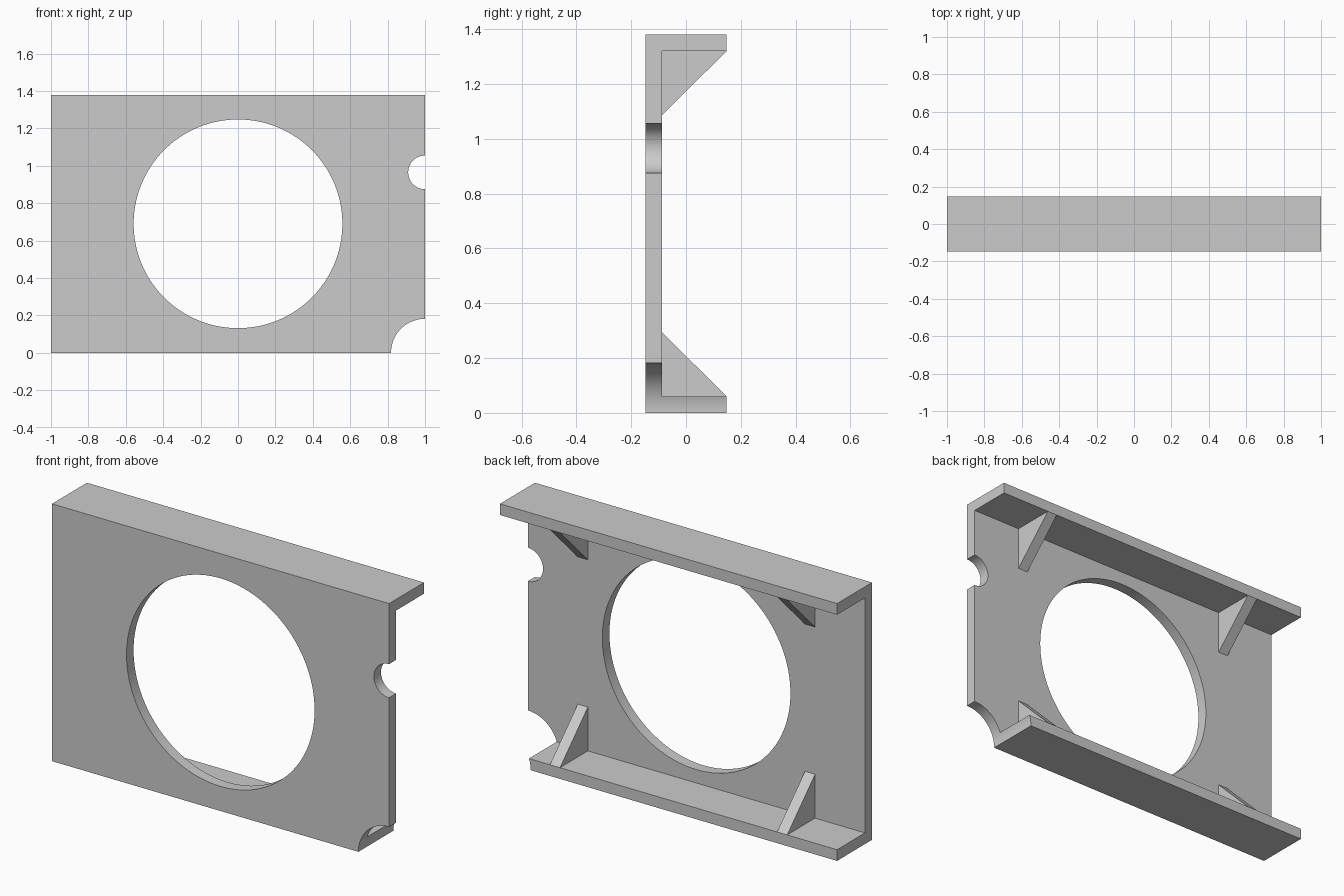
import bpy
import bmesh
from math import radians
from mathutils import Vector

cube = bpy.data.objects.get("Cube")
if cube:
    bpy.data.objects.remove(cube, do_unlink=True)

# Overall sizes
HALF_LENGTH, HALF_DEPTH, HEIGHT, WALL = 1.0, 0.148, 1.38, 0.06
INNER_Y = -HALF_DEPTH + WALL
RIB_RISE = 0.235
RIB_INNER_X = 0.644

grey = bpy.data.materials.new("plain_grey")
grey.use_nodes = True
grey.diffuse_color = (0.6, 0.6, 0.6, 1)
grey.node_tree.nodes["Principled BSDF"].inputs["Base Color"].default_value = (0.6, 0.6, 0.6, 1)


def extrude_profile(name, profile, x0, x1):
    """Extrude a (y, z) outline along x."""
    bm = bmesh.new()
    face = bm.faces.new([bm.verts.new((x0, y, z)) for y, z in profile])
    result = bmesh.ops.extrude_face_region(bm, geom=[face])
    moved = [g for g in result["geom"] if isinstance(g, bmesh.types.BMVert)]
    bmesh.ops.translate(bm, verts=moved, vec=Vector((x1 - x0, 0, 0)))
    bmesh.ops.recalc_face_normals(bm, faces=bm.faces)
    mesh = bpy.data.meshes.new(name)
    bm.to_mesh(mesh)
    bm.free()
    mesh.materials.append(grey)
    obj = bpy.data.objects.new(name, mesh)
    bpy.context.collection.objects.link(obj)
    return obj


def cut_round(target, x, z, radius):
    """Cut a round opening through the target from front to back."""
    bpy.ops.mesh.primitive_cylinder_add(vertices=128, radius=radius, depth=1,
                                        location=(x, 0, z), rotation=(radians(90), 0, 0))
    cutter = bpy.context.object
    cutter.name = "round_cutter"
    cutter.hide_render = True
    cutter.data.materials.append(grey)
    mod = target.modifiers.new("round_cut", "BOOLEAN")
    mod.operation = "DIFFERENCE"
    mod.solver = "EXACT"
    mod.object = cutter
    bpy.ops.object.select_all(action="DESELECT")
    target.select_set(True)
    bpy.context.view_layer.objects.active = target
    bpy.ops.object.modifier_apply(modifier=mod.name)
    bpy.data.objects.remove(cutter, do_unlink=True)


# Channel: front plate with a flange along the top and bottom
channel = extrude_profile("channel_plate", [
    (-HALF_DEPTH, 0), (HALF_DEPTH, 0), (HALF_DEPTH, WALL), (INNER_Y, WALL),
    (INNER_Y, HEIGHT - WALL), (HALF_DEPTH, HEIGHT - WALL),
    (HALF_DEPTH, HEIGHT), (-HALF_DEPTH, HEIGHT)], -HALF_LENGTH, HALF_LENGTH)

# Large centre opening, side notch and rounded corner cut
cut_round(channel, 0, HEIGHT / 2, 0.558)
cut_round(channel, HALF_LENGTH, 0.965, 0.09)
cut_round(channel, HALF_LENGTH, 0, 0.182)
bpy.ops.object.shade_smooth_by_angle(angle=radians(30))

# Triangular ribs bracing each flange against the plate
for side, x0 in (("left", RIB_INNER_X), ("right", -RIB_INNER_X - WALL)):
    for level, base, rise in (("lower", WALL, RIB_RISE), ("upper", HEIGHT - WALL, -RIB_RISE)):
        extrude_profile(f"{level}_{side}_rib",
                        [(INNER_Y, base), (HALF_DEPTH, base), (INNER_Y, base + rise)],
                        x0, x0 + WALL)
